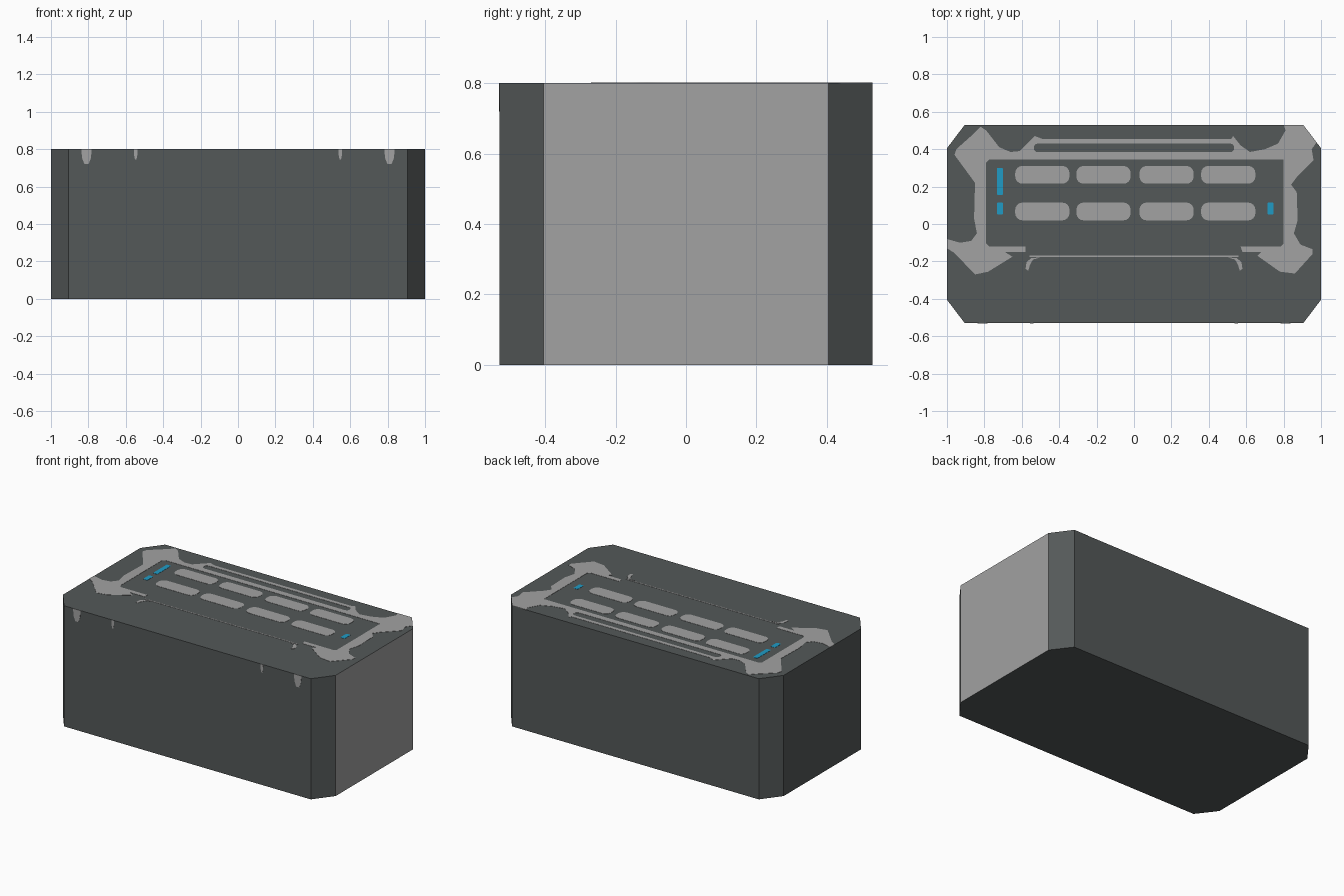
import bpy, bmesh, math

if "Cube" in bpy.data.objects:
    bpy.data.objects.remove(bpy.data.objects["Cube"])

TOP = 0.8


def material(name, rgb):
    m = bpy.data.materials.new(name)
    m.diffuse_color = (*rgb, 1)
    m.use_nodes = True
    m.node_tree.nodes["Principled BSDF"].inputs["Base Color"].default_value = m.diffuse_color
    return m


DARK = material("dark_grey", (0.088, 0.098, 0.098))
LIGHT = material("light_grey", (0.36, 0.36, 0.36))
BLUE = material("indicator_blue", (0.014, 0.33, 0.56))


def plate(name, outlines, mat, front=False):
    """Very thin filled plate on the lid (or front wall); inner outlines become holes."""
    cu = bpy.data.curves.new(name, 'CURVE')
    cu.dimensions, cu.fill_mode, cu.extrude = '2D', 'BOTH', 0.0015
    for pts in outlines:
        s = cu.splines.new('POLY')
        s.points.add(len(pts) - 1)
        for p, (x, y) in zip(s.points, pts):
            p.co = (x, y, 0, 1)
        s.use_cyclic_u = True
    ob = bpy.data.objects.new(name, cu)
    bpy.context.collection.objects.link(ob)
    cu.materials.append(mat)
    if front:
        ob.rotation_euler = (math.pi / 2, 0, 0)
        ob.location = (0, -0.53, 0)
    else:
        ob.location = (0, 0, TOP)
    bpy.ops.object.select_all(action='DESELECT')
    ob.select_set(True)
    bpy.context.view_layer.objects.active = ob
    bpy.ops.object.convert(target='MESH')
    return ob


def rounded(cx, cy, w, h, r, n=5):
    """Rounded rectangle outline."""
    pts = []
    for k, (sx, sy) in enumerate([(1, 1), (-1, 1), (-1, -1), (1, -1)]):
        for i in range(n):
            a = math.pi / 2 * (k + i / (n - 1))
            pts.append((cx + sx * (w / 2 - r) + r * math.cos(a),
                        cy + sy * (h / 2 - r) + r * math.sin(a)))
    return pts


# Body: chamfered block, light grey on the right end only
bm = bmesh.new()
ring = [(-0.905, -0.53), (0.905, -0.53), (1, -0.405), (1, 0.405),
        (0.905, 0.53), (-0.905, 0.53), (-1, 0.405), (-1, -0.405)]
base = bm.faces.new([bm.verts.new((x, y, 0)) for x, y in ring])
ext = bmesh.ops.extrude_face_region(bm, geom=[base], use_keep_orig=True)
for v in ext["geom"]:
    if isinstance(v, bmesh.types.BMVert):
        v.co.z = TOP
bmesh.ops.recalc_face_normals(bm, faces=bm.faces)
for f in bm.faces:
    f.material_index = 1 if f.normal.x > 0.95 else 0
me = bpy.data.meshes.new("crate_body")
bm.to_mesh(me)
me.materials.append(DARK)
me.materials.append(LIGHT)
bpy.context.collection.objects.link(bpy.data.objects.new("crate_body", me))

# Worn frame around the lid panel, with the handle gap as a hole
frame = [(-.58, -.12), (-.58, -.15), (-.69, -.15), (-.65, -.175), (-.78, -.255),
         (-.85, -.27), (-.96, -.155), (-1, -.13), (-1, -.08), (-.93, -.10),
         (-.87, -.09), (-.84, -.05), (-.855, .03), (-.85, .22), (-.96, .37),
         (-.95, .40), (-.86, .48), (-.82, .52), (-.79, .50), (-.72, .41),
         (-.66, .385), (-.61, .39), (-.53, .47), (-.49, .455),
         (.52, .455), (.53, .47), (.57, .42), (.62, .385), (.70, .40), (.77, .43),
         (.81, .50), (.80, .53), (.905, .53), (.975, .435), (.95, .40), (.96, .34),
         (.87, .25), (.84, .21), (.87, .17), (.875, .02), (.855, -.05), (.89, -.11),
         (.955, -.135), (.955, -.16), (.86, -.265), (.78, -.255), (.66, -.17),
         (.68, -.15), (.58, -.15), (.57, -.12),
         (.785, -.12), (.80, -.105), (.80, .345), (-.775, .345), (-.79, .33), (-.79, -.105), (-.775, -.12)]
plate("lid_frame", [frame, rounded(0, .407, 1.07, .046, .02)], LIGHT)

# Lid slots: two rows of four
for j, y in enumerate((.067, .263)):
    for i, x in enumerate((-.49, -.163, .174, .504)):
        plate(f"lid_slot_{j}_{i}", [rounded(x, y, .29, .095, .038)], LIGHT)

# Blue indicator lights
for i, (x, y, h) in enumerate([(-.717, .228, .145), (-.717, .083, .065), (.73, .083, .065)]):
    plate(f"indicator_{i}", [rounded(x, y, .032, h, .004, 2)], BLUE)

# Front handle edge with hooked ends
plate("front_handle_edge", [rounded(0, -.173, 1.12, .007, .002, 2)], LIGHT)
hook = [(-.50, -.179), (-.55, -.182), (-.575, -.205), (-.58, -.24),
        (-.565, -.25), (-.557, -.22), (-.54, -.19)]
for name, s in (("left", 1), ("right", -1)):
    plate(f"handle_hook_{name}", [[(x * s, y) for x, y in hook]], LIGHT)

# Worn tongues hanging from the top edge of the front wall
for name, x, w, h in (("outer", .81, .056, .08), ("inner", .547, .02, .055)):
    for s in (-1, 1):
        c = x * s
        tongue = [(c - w / 2, TOP), (c + w / 2, TOP), (c + w * .42, TOP - h * .6),
                  (c + w * .2, TOP - h), (c - w * .2, TOP - h), (c - w * .42, TOP - h * .6)]
        plate(f"front_wear_{name}_{'left' if s < 0 else 'right'}", [tongue], LIGHT, True)
